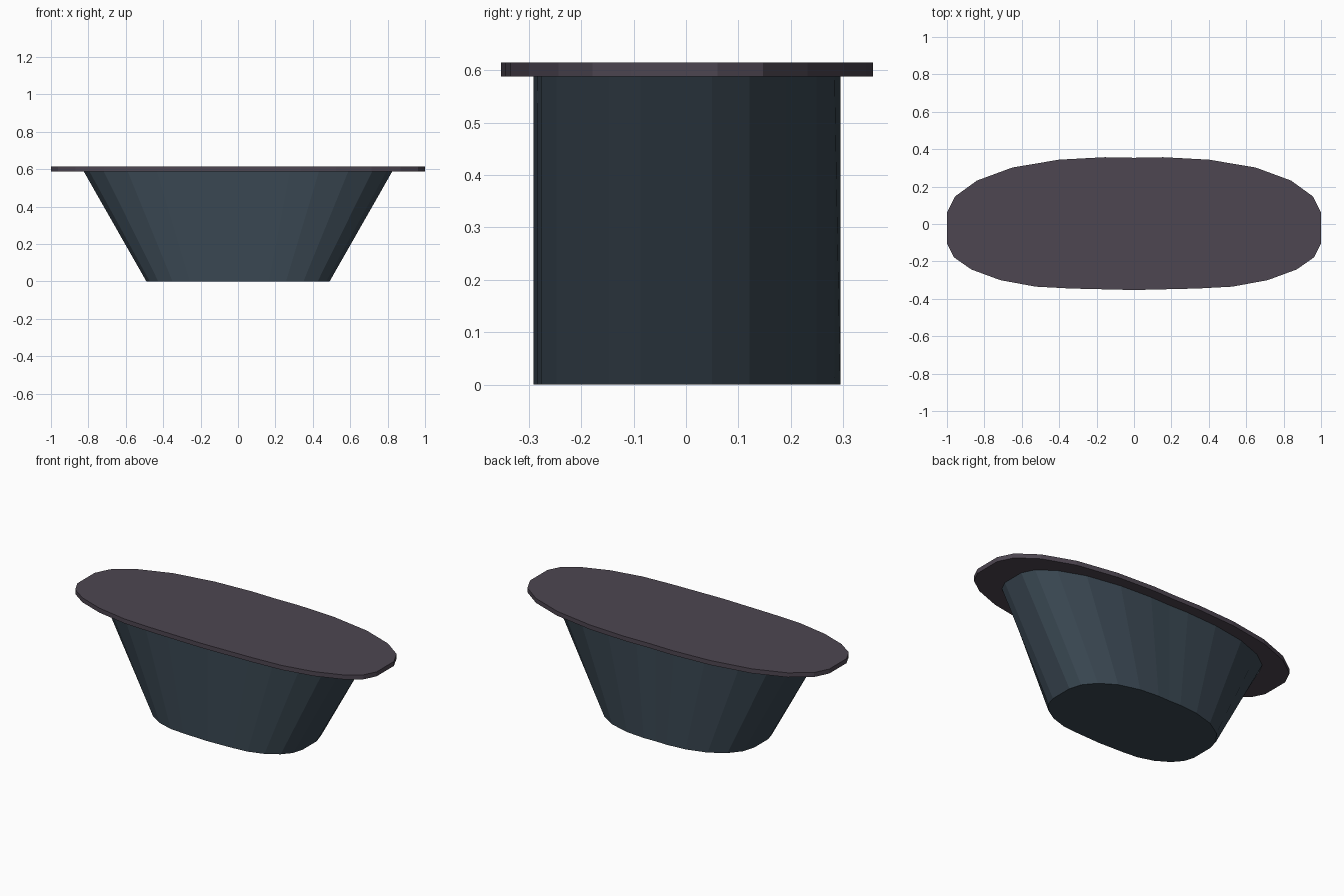
import bpy, bmesh

if "Cube" in bpy.data.objects:
    bpy.data.objects.remove(bpy.data.objects["Cube"])

# Right half of the plan outline, back to front
HALF = [(0, .354), (.155, .357), (.40, .344), (.65, .302), (.84, .232), (.957, .147),
        (1, .06), (1, -.105), (.963, -.178), (.87, -.243), (.715, -.30),
        (.525, -.335), (.337, -.345), (0, -.353)]
OUTLINE = HALF + [(-x, y) for x, y in HALF[-2:0:-1]]


def material(name, color):
    m = bpy.data.materials.new(name)
    m.diffuse_color = (*color, 1)
    m.use_nodes = True
    m.node_tree.nodes["Principled BSDF"].inputs["Base Color"].default_value = m.diffuse_color
    return m


def loft(name, low, high, mat):
    """Closed solid between two scaled outlines, each (x scale, y scale, z)."""
    bm = bmesh.new()
    rings = [[bm.verts.new((x * sx, y * sy, z)) for x, y in OUTLINE]
             for sx, sy, z in (low, high)]
    n = len(OUTLINE)
    for i in range(n):
        j = (i + 1) % n
        bm.faces.new((rings[0][i], rings[0][j], rings[1][j], rings[1][i]))
    for ring in rings:
        bm.faces.new(ring)
    bmesh.ops.recalc_face_normals(bm, faces=bm.faces)
    mesh = bpy.data.meshes.new(name)
    bm.to_mesh(mesh)
    bm.free()
    mesh.materials.append(mat)
    obj = bpy.data.objects.new(name, mesh)
    bpy.context.collection.objects.link(obj)


# Body tapers only along x; flat slab on top
loft("tapered_base", (.49, .825, 0), (.825, .825, .588),
     material("slate", (.042, .064, .085)))
loft("top_slab", (1, 1, .588), (1, 1, .615),
     material("mauve_grey", (.075, .061, .082)))
